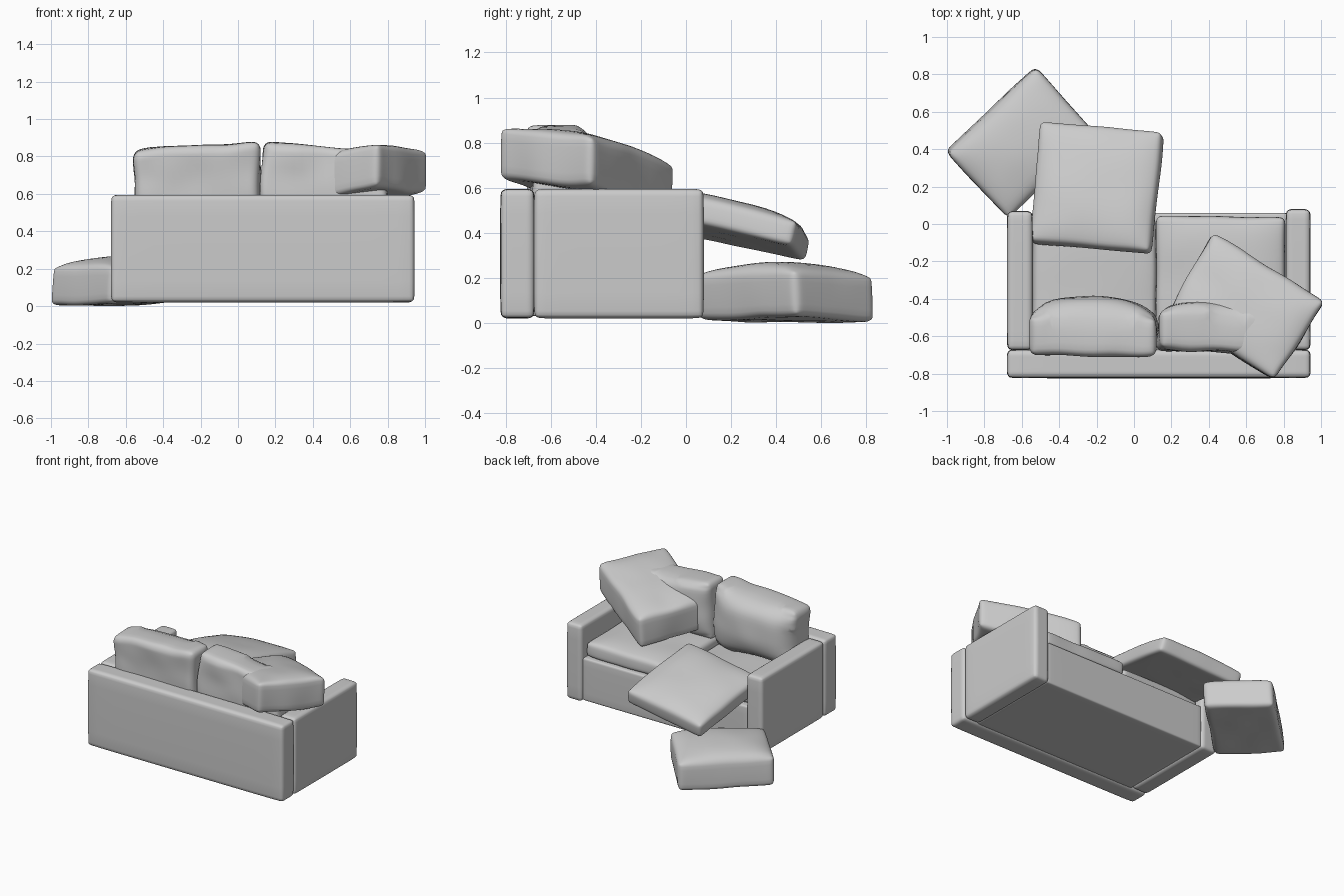
import bpy, bmesh, math
from mathutils import Vector, noise

if "Cube" in bpy.data.objects:
    bpy.data.objects.remove(bpy.data.objects["Cube"], do_unlink=True)

GREY = (0.6, 0.6, 0.6, 1)
fabric = bpy.data.materials.new("grey_fabric")
fabric.use_nodes = True
fabric.diffuse_color = GREY
fabric.node_tree.nodes["Principled BSDF"].inputs["Base Color"].default_value = GREY


def pillow(name, quad, depth, puff=0.0, round_off=0.03, wrinkle=0.0, cuts=7):
    """Soft box: a four-cornered face extruded along depth, its far face puffed out."""
    a, b, c, d = (Vector(p) for p in quad)
    depth = Vector(depth)
    bm = bmesh.new()
    bmesh.ops.create_cube(bm, size=1)
    # Divide only the two broad faces' directions
    edges = [e for e in bm.edges if abs(e.verts[0].co.z - e.verts[1].co.z) < 0.1]
    bmesh.ops.subdivide_edges(bm, edges=edges, cuts=cuts, use_grid_fill=True)
    for v in bm.verts:
        s, t, w = (k + 0.5 for k in v.co)
        p = a.lerp(b, s).lerp(d.lerp(c, s), t) + depth * w
        dome = math.sqrt(max(0, 16 * s * (1 - s) * t * (1 - t)))
        p += depth.normalized() * puff * dome * w
        v.co = p + noise.noise_vector(p * 6) * wrinkle
    bmesh.ops.recalc_face_normals(bm, faces=bm.faces)
    mesh = bpy.data.meshes.new(name)
    bm.to_mesh(mesh)
    bm.free()
    obj = bpy.data.objects.new(name, mesh)
    bpy.context.collection.objects.link(obj)
    mesh.materials.append(fabric)
    mesh.polygons.foreach_set("use_smooth", [True] * len(mesh.polygons))
    bevel = obj.modifiers.new("Rounded edges", "BEVEL")
    bevel.width, bevel.segments = round_off, 3
    bevel.limit_method, bevel.angle_limit = "ANGLE", math.radians(50)
    soft = obj.modifiers.new("Soft surface", "SUBSURF")
    soft.levels = soft.render_levels = 1
    return obj


def panel(name, x, y, z, **options):
    """Upholstered block between the given ranges."""
    quad = [(x[0], y[0], z[0]), (x[1], y[0], z[0]), (x[1], y[1], z[0]), (x[0], y[1], z[0])]
    return pillow(name, quad, (0, 0, z[1] - z[0]), **options)


# Frame
frame = dict(round_off=0.03, cuts=3)
panel("back_panel", (-0.68, 0.945), (-0.825, -0.67), (0.02, 0.595), **frame)
panel("right_arm", (-0.68, -0.54), (-0.675, 0.07), (0.02, 0.595), **frame)
panel("left_arm", (0.81, 0.945), (-0.675, 0.08), (0.02, 0.595), **frame)
panel("seat_base", (-0.55, 0.82), (-0.69, 0.06), (0.03, 0.35), round_off=0.015)

# Seat: the cushion in place and the padded deck beside it
panel("left_seat_cushion", (0.12, 0.81), (-0.68, 0.04), (0.35, 0.46),
      puff=0.03, wrinkle=0.01)
panel("right_seat_deck", (-0.54, 0.12), (-0.68, 0.03), (0.35, 0.42),
      puff=0.02, wrinkle=0.005)

# Upright back cushions
pillow("right_back_cushion",
       [(-0.55, -0.69, 0.42), (0.12, -0.70, 0.42), (0.12, -0.71, 0.88), (-0.56, -0.70, 0.84)],
       (0, 0.21, 0), puff=0.11, round_off=0.05, wrinkle=0.02)
pillow("left_back_cushion",
       [(0.12, -0.68, 0.45), (0.80, -0.69, 0.45), (0.80, -0.69, 0.83), (0.13, -0.67, 0.88)],
       (0, 0.21, 0), puff=0.06, round_off=0.05, wrinkle=0.02)

# Cushion thrown across the left arm
pillow("thrown_cushion",
       [(0.42, -0.05, 0.47), (1.02, -0.42, 0.60), (0.75, -0.84, 0.64), (0.18, -0.48, 0.52)],
       (0, 0.01, 0.23), puff=0.035, round_off=0.035, wrinkle=0.015)

# Seat cushion slid off the front edge, its left side riding higher
pillow("slid_cushion",
       [(-0.49, 0.53, 0.27), (0.165, 0.47, 0.345), (0.10, -0.17, 0.49), (-0.55, -0.11, 0.41)],
       (-0.015, 0.025, 0.11), puff=0.05, round_off=0.03, wrinkle=0.008)

# Cushion lying on the floor
pillow("floor_cushion",
       [(-1.015, 0.39, 0.0), (-0.53, 0.85, 0.0), (-0.21, 0.49, 0.03), (-0.68, 0.035, 0.01)],
       (0.01, -0.01, 0.21), puff=0.05, round_off=0.035, wrinkle=0.008)
